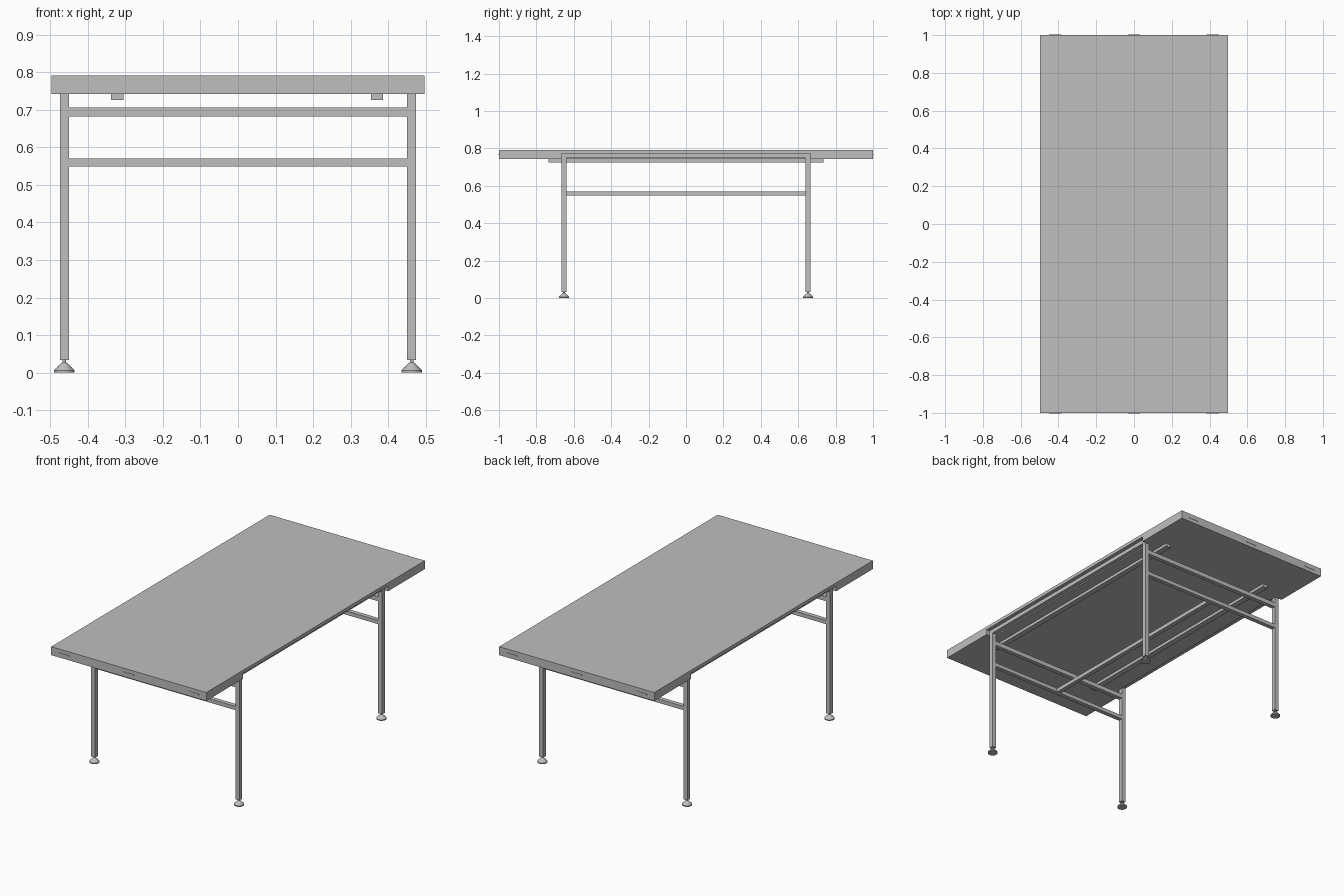
import bpy, bmesh, math

if "Cube" in bpy.data.objects:
    bpy.data.objects.remove(bpy.data.objects["Cube"])

metal = bpy.data.materials.new("light grey")
metal.diffuse_color = (0.52, 0.52, 0.52, 1)
metal.use_nodes = True
metal.node_tree.nodes["Principled BSDF"].inputs["Base Color"].default_value = metal.diffuse_color


def add_mesh(name, bm):
    bmesh.ops.recalc_face_normals(bm, faces=bm.faces[:])
    mesh = bpy.data.meshes.new(name)
    bm.to_mesh(mesh)
    bm.free()
    mesh.materials.append(metal)
    obj = bpy.data.objects.new(name, mesh)
    bpy.context.collection.objects.link(obj)
    return obj


def box(name, x0, x1, y0, y1, z0, z1):
    bm = bmesh.new()
    bmesh.ops.create_cube(bm, size=1)
    for v in bm.verts:
        v.co.x = x0 if v.co.x < 0 else x1
        v.co.y = y0 if v.co.y < 0 else y1
        v.co.z = z0 if v.co.z < 0 else z1
    return add_mesh(name, bm)


def lathe(name, profile, cx, cy, sides=16):
    # stacked rings closed by flat caps
    bm = bmesh.new()
    rings = [[bm.verts.new((cx + r * math.cos(2 * math.pi * i / sides),
                            cy + r * math.sin(2 * math.pi * i / sides), z))
              for i in range(sides)] for r, z in profile]
    for a, b in zip(rings, rings[1:]):
        for i in range(sides):
            j = (i + 1) % sides
            bm.faces.new((a[i], a[j], b[j], b[i]))
    bm.faces.new(rings[0][::-1])
    bm.faces.new(rings[-1])
    return add_mesh(name, bm)


TOP, BOTTOM = 0.792, 0.743
OUT, INN = 0.475, 0.45        # outer and inner x of the legs
YO, YI = 0.665, 0.64          # outer and inner y of the legs

# Table top: slab with a notch along each long side for the frame rail
slab = box("table_top", -0.497, 0.497, -1, 1, BOTTOM, TOP)
for s in (-1, 1):
    xs = sorted((s * INN, s * 0.6))
    cutter = box("notch_cutter", xs[0], xs[1], -YO, YO, 0.7, 0.773)
    cutter.hide_render = True
    cutter.hide_set(True)
    cut = slab.modifiers.new("notch", 'BOOLEAN')
    cut.object = cutter
    cut.solver = 'EXACT'

# Runners under the top
box("runner_left", -0.338, -0.305, -0.735, 0.735, 0.726, BOTTOM)
box("runner_right", 0.354, 0.386, -0.735, 0.735, 0.726, BOTTOM)

# Legs, side rails and levelling feet
foot = [(0.027, 0), (0.027, 0.006), (0.022, 0.011), (0.008, 0.025),
        (0.005, 0.027), (0.005, 0.034)]
for sx in (-1, 1):
    xs = sorted((sx * INN, sx * OUT))
    box("side_rail", *xs, -YI, YI, 0.75, 0.773)
    for sy in (-1, 1):
        ys = sorted((sy * YI, sy * YO))
        box("leg", *xs, *ys, 0.033, 0.773)
        lathe("foot", foot, sx * 0.463, sy * 0.6525)

# End rails, upper and lower
for sy in (-1, 1):
    ys = sorted((sy * YI, sy * YO))
    box("upper_end_rail", -INN, INN, *ys, 0.682, 0.707)
    box("lower_end_rail", -INN, INN, *ys, 0.549, 0.571)

# Centre stretcher
box("centre_stretcher", -0.0125, 0.0125, -YI, YI, 0.549, 0.571)

# Narrow raised grips on both ends of the top
for sy in (-1, 1):
    ys = sorted((sy * 0.995, sy * 1.002))
    for x in (-0.417, 0, 0.417):
        box("end_grip", x - 0.033, x + 0.033, *ys, 0.764, 0.771)
